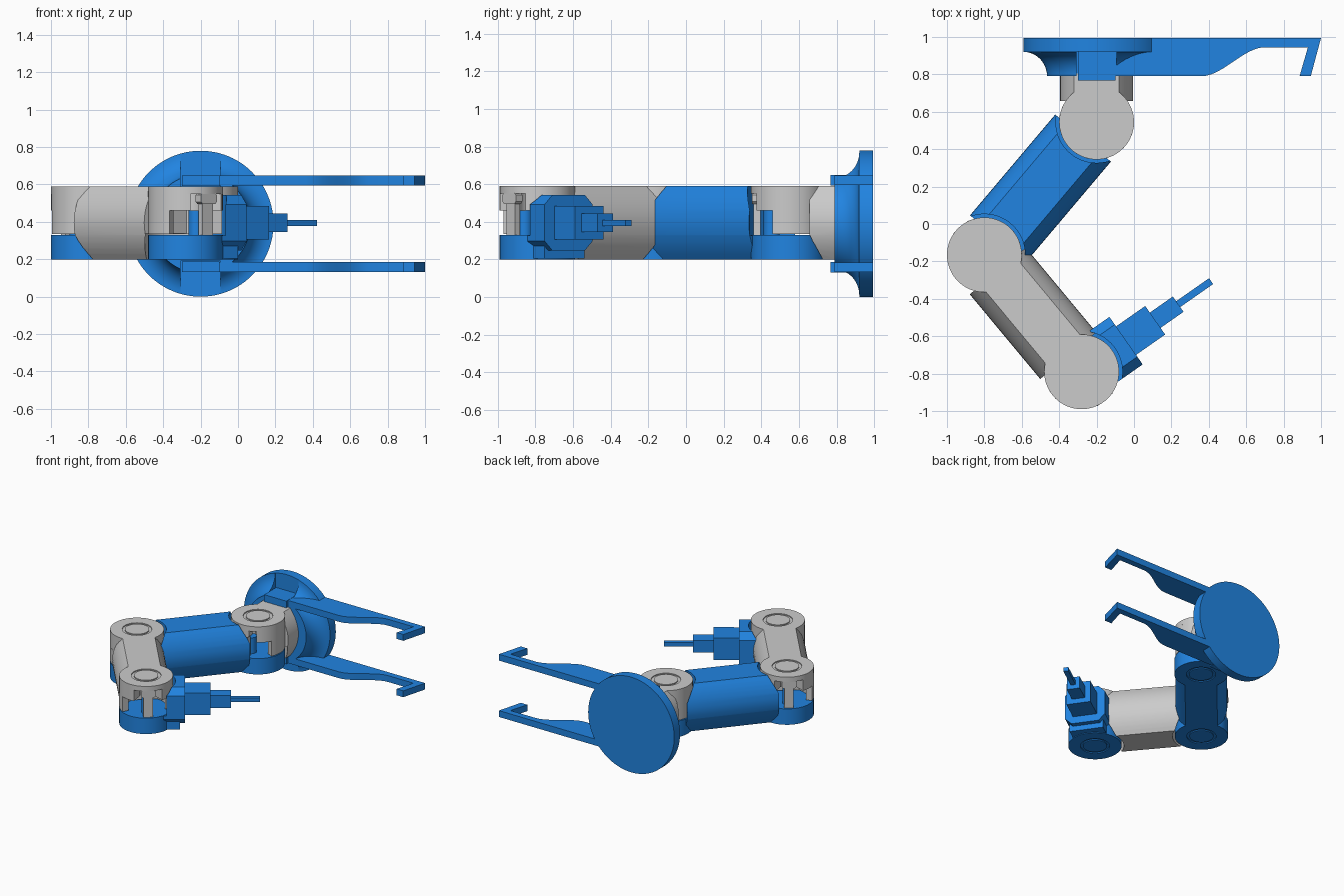
import bpy, bmesh
from math import sin, cos, pi, radians
from mathutils import Vector, Matrix

if "Cube" in bpy.data.objects:
    bpy.data.objects.remove(bpy.data.objects["Cube"])

BLUE = bpy.data.materials.new("blue")
BLUE.diffuse_color = (0.015, 0.23, 0.75, 1)
BLUE.use_nodes = True
BLUE.node_tree.nodes["Principled BSDF"].inputs["Base Color"].default_value = BLUE.diffuse_color
GREY = None
Z0, Z1, ZM = 0.20, 0.59, 0.395
SHOULDER, ELBOW, WRIST = Vector((-0.2, 0.545, 0)), Vector((-0.8, -0.165, 0)), Vector((-0.28, -0.79, 0))


def finish(name, bm, mat, matrix=Matrix()):
    bmesh.ops.transform(bm, matrix=matrix, verts=bm.verts)
    bmesh.ops.recalc_face_normals(bm, faces=bm.faces)
    me = bpy.data.meshes.new(name)
    bm.to_mesh(me)
    bm.free()
    ob = bpy.data.objects.new(name, me)
    bpy.context.collection.objects.link(ob)
    if mat:
        me.materials.append(mat)
    return ob


def prism(name, pts, a, b, mat, matrix=Matrix()):
    """Extrude a 2D outline from local z = a to b."""
    bm = bmesh.new()
    f = bm.faces.new([bm.verts.new((x, y, a)) for x, y in pts])
    r = bmesh.ops.extrude_face_region(bm, geom=[f])
    vs = [v for v in r["geom"] if isinstance(v, bmesh.types.BMVert)]
    bmesh.ops.translate(bm, vec=(0, 0, b - a), verts=vs)
    return finish(name, bm, mat, matrix)


def lathe(name, prof, mat, matrix=Matrix(), steps=64):
    """Revolve an (r, z) profile around local z."""
    bm = bmesh.new()
    vs = [bm.verts.new((r, 0, z)) for r, z in prof]
    es = [bm.edges.new(p) for p in zip(vs, vs[1:])]
    bmesh.ops.spin(bm, geom=vs + es, cent=(0, 0, 0), axis=(0, 0, 1), angle=2 * pi, steps=steps)
    bmesh.ops.remove_doubles(bm, verts=bm.verts, dist=1e-5)
    return finish(name, bm, mat, matrix)


def rect(w, h, c=0.0):
    if not c:
        return [(-w, -h), (w, -h), (w, h), (-w, h)]
    return [(-w + c, -h), (w - c, -h), (w, -h + c), (w, h - c), (w - c, h), (-w + c, h), (-w, h - c), (-w, -h + c)]


def cut(ob, cutter):
    m = ob.modifiers.new("cut", 'BOOLEAN')
    m.operation, m.solver, m.object = 'DIFFERENCE', 'EXACT', cutter
    bpy.context.view_layer.objects.active = ob
    bpy.ops.object.modifier_apply(modifier=m.name)
    bpy.data.objects.remove(cutter)


def along(p, d):
    """Frame at p: local z along d, local y up."""
    x = Vector((0, 0, 1)).cross(d)
    return Matrix(((x.x, 0, d.x, p.x), (x.y, 0, d.y, p.y), (0, 1, 0, ZM), (0, 0, 0, 1)))


def at(p):
    return Matrix.Translation(p)


def clear(ob, p, a, b):
    cut(ob, lathe("clearance", [(0, a), (0.218, a), (0.218, b), (0, b)], None, at(p)))


# rounded-side section shared by links
zs = [-0.195 + 0.39 * i / 12 for i in range(13)]
side = [(0.195 - 0.075 * (z / 0.195) ** 2, z) for z in zs]
SECTION = side + [(-x, z) for x, z in reversed(side)]


def low_lug(name, p):
    lathe(name, [(0, Z0), (.09, Z0), (.09, Z0 + .008), (.11, Z0 + .008), (.11, Z0),
                 (.2, Z0), (.2, .33), (0, .33)], BLUE, at(p))


def high_lug(name, p, d):
    """Grey cap with a stepped window opposite to the link direction d."""
    lathe(name + "_cap", [(0, .55), (.2, .55), (.2, Z1), (.11, Z1), (.11, Z1 - .008),
                          (.09, Z1 - .008), (.09, Z1), (0, Z1)], GREY, at(p))
    frame = Matrix(((d.x, -d.y, 0, p.x), (d.y, d.x, 0, p.y), (0, 0, 1, 0), (0, 0, 0, 1)))
    for label, half, inner, a, b in (("wall", 115, .15, .336, .46), ("collar", 148, .1, .46, .551)):
        ts = [radians(-half + 2 * half * i / 40) for i in range(41)]
        pts = [(.2 * cos(t), .2 * sin(t)) for t in ts] + [(inner * cos(t), inner * sin(t)) for t in reversed(ts)]
        prism(name + "_" + label, pts, a, b, GREY, frame)
    # blue post and grey latch inside the window
    lathe(name + "_post", [(0, .32), (.042, .32), (.042, .46), (0, .46)], BLUE, at(p - d * .09), 32)
    latch = along(p - d * .17, -d)
    prism(name + "_latch_stem", rect(.035, .11), -.02, .015, GREY, latch)
    prism(name + "_latch_head", [(x, y + .13) for x, y in rect(.055, .03, .012)], -.02, .025, GREY, latch)


def direction(a, b):
    return (b - a).normalized()


UPPER, FORE = direction(SHOULDER, ELBOW), direction(ELBOW, WRIST)
BACK = Vector((0, 1, 0))
TOOL = Vector((.82, .574, 0)).normalized()

# lower blue lugs
for n, p in (("shoulder_lower_lug", SHOULDER), ("elbow_lower_lug", ELBOW), ("wrist_lower_lug", WRIST)):
    low_lug(n, p)

# upper grey lugs
high_lug("shoulder_upper", SHOULDER, BACK)
high_lug("elbow_upper", ELBOW, FORE)
high_lug("wrist_upper", WRIST, -FORE)

# blue upper link, relieved at the top of both ends
link = prism("upper_link", SECTION, .112, (ELBOW - SHOULDER).length - .112, BLUE, along(SHOULDER, UPPER))
clear(link, SHOULDER, .328, .7)
clear(link, ELBOW, .328, .7)

# grey forearm, relieved underneath both ends
link = prism("forearm_link", SECTION, .112, (WRIST - ELBOW).length - .112, GREY, along(ELBOW, FORE))
clear(link, ELBOW, .1, .338)
clear(link, WRIST, .1, .338)

# grey base bracket
bracket = prism("base_bracket", SECTION, .112, .26, GREY, along(SHOULDER, BACK))
clear(bracket, SHOULDER, .1, .338)

# tool at the wrist, stepping down to a thin tip
frame = along(WRIST, TOOL)
prism("tool_foot", [(x, y - .14) for x, y in rect(.13, .05)], .112, .25, BLUE, frame)
block = prism("tool_mount", rect(.155, .148, .05), .13, .29, BLUE, frame)
clear(block, WRIST, .328, .7)
prism("tool_body", rect(.093, .09), .25, .48, BLUE, frame)
prism("tool_neck", rect(.05, .05), .45, .63, BLUE, frame)
prism("tool_tip", rect(.019, .016), .6, .845, BLUE, frame)

# flared base disc with its axis along y
disc_frame = Matrix.Translation((-.2, 0, .39)) @ Matrix.Rotation(-pi / 2, 4, 'X')
flare = [(.265 + .125 * (1 - cos(t)), .79 + .13 * sin(t)) for t in [pi / 2 * i / 10 for i in range(11)]]
disc = lathe("base_disc", [(0, .79)] + flare + [(.39, .995), (0, .995)], BLUE, disc_frame, 96)

# two finger plates with key blocks set into notches of the flare
scurve = []
for i in range(13):
    t = i / 12
    scurve.append((.70 - .34 * t, .945 - .155 * (t * t * (3 - 2 * t))))
outline = [(-.3, .995), (1, .995), (.945, .79), (.885, .79), (.93, .945)] + scurve + [(-.3, .79)]
for label, s in (("upper", 1), ("lower", -1)):
    lo, hi = sorted((.39 + s * .205, .39 + s * .257))
    ca, cb = sorted((.39 + s * .2, .39 + s * .5))
    cut(disc, prism("notch", [(-.307, .7), (-.093, .7), (-.093, .922), (-.307, .922)], ca, cb, None))
    prism(label + "_finger", outline, lo, hi, BLUE)
    prism(label + "_key_block", [(-.3, .768), (-.1, .768), (-.1, .93), (-.3, .93)], lo - .002, hi + .002, BLUE)

# smooth shading with sharp edges kept
for ob in bpy.data.objects:
    ob.select_set(True)
    bpy.context.view_layer.objects.active = ob
bpy.ops.object.shade_smooth_by_angle(angle=radians(30))
